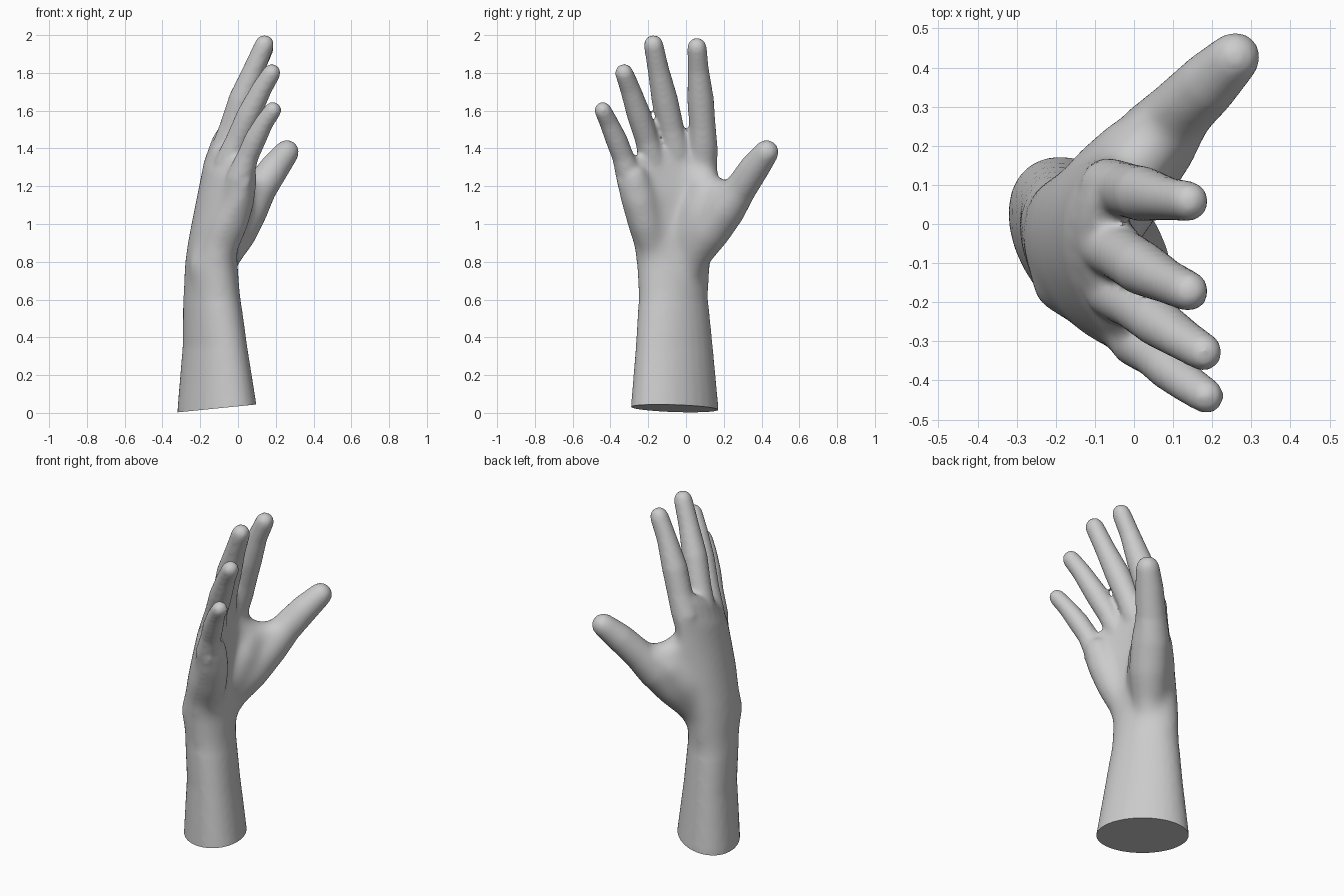
import bpy, bmesh, math
from mathutils import Vector

N = 28
bm = bmesh.new()


def skin(rings):
    """Bridge rings of equal size into a closed tube."""
    vs = [[bm.verts.new(p) for p in r] for r in rings]
    for a, b in zip(vs, vs[1:]):
        for i in range(N):
            j = (i + 1) % N
            bm.faces.new((a[i], a[j], b[j], b[i]))
    bm.faces.new(vs[0][::-1])
    bm.faces.new(vs[-1])


def section(z, cx, cy, rx, ry, tilt, bend, slope):
    """Bent ellipse across the arm or palm."""
    out = []
    for i in range(N):
        a = 2 * math.pi * i / N
        d = ry * math.sin(a)
        out.append(Vector((cx + rx * math.cos(a) + tilt * d + bend * d * d,
                           cy + d, z + slope * d)))
    return out


def digit(points):
    """Round tube through (x, y, z, radius) points with a domed tip."""
    c = [Vector(p[:3]) for p in points]
    r = [p[3] + 0.003 for p in points]
    end, rad = c[-1], r[-1]
    t = (end - c[-2]).normalized()
    for ang in (30, 55, 78):
        s = math.radians(ang)
        c.append(end + t * rad * math.sin(s))
        r.append(rad * math.cos(s))
    rings = []
    for k, p in enumerate(c):
        d = (c[min(k + 1, len(c) - 1)] - c[max(k - 1, 0)]).normalized()
        u = d.cross(Vector((1, 0, 0))).normalized()
        v = d.cross(u)
        rings.append([p + r[k] * (u * math.cos(2 * math.pi * i / N) + v * math.sin(2 * math.pi * i / N))
                      for i in range(N)])
    skin(rings)


# forearm, wrist and arched palm
skin([section(*s) for s in (
    (-0.12, -0.11, -0.06, 0.200, 0.235, -0.34, 0, 0),
    (0.03, -0.11, -0.06, 0.195, 0.232, -0.34, 0, 0),
    (0.35, -0.122, -0.062, 0.160, 0.204, -0.30, 0, 0),
    (0.60, -0.138, -0.067, 0.147, 0.184, -0.22, 0, 0),
    (0.78, -0.142, -0.067, 0.139, 0.196, -0.14, 0, 0),
    (0.88, -0.138, -0.068, 0.130, 0.208, -0.14, 0.2, 0),
    (1.00, -0.122, -0.080, 0.122, 0.235, -0.17, 0.5, 0),
    (1.15, -0.100, -0.090, 0.112, 0.262, -0.20, 0.9, 0.1),
    (1.30, -0.085, -0.098, 0.092, 0.270, -0.22, 1.0, 0.3),
    (1.40, -0.065, -0.100, 0.068, 0.250, -0.22, 1.0, 0.45),
    (1.44, -0.055, -0.100, 0.042, 0.235, -0.22, 1.0, 0.5),
)])

# index finger
digit([(-0.09, 0.085, 1.25, 0.065), (-0.062, 0.09, 1.40, 0.076), (-0.02, 0.087, 1.52, 0.067),
       (0.022, 0.077, 1.66, 0.068), (0.085, 0.065, 1.82, 0.053), (0.14, 0.058, 1.935, 0.049)])
# middle finger
digit([(-0.10, -0.03, 1.25, 0.065), (-0.07, -0.05, 1.38, 0.076), (-0.03, -0.08, 1.51, 0.066),
       (0.02, -0.113, 1.66, 0.067), (0.085, -0.147, 1.82, 0.054), (0.14, -0.172, 1.95, 0.049)])
# ring finger
digit([(-0.08, -0.14, 1.20, 0.065), (-0.05, -0.17, 1.32, 0.072), (0.00, -0.208, 1.45, 0.060),
       (0.058, -0.25, 1.58, 0.061), (0.128, -0.297, 1.72, 0.051), (0.178, -0.328, 1.80, 0.046)])
# little finger
digit([(-0.03, -0.26, 1.12, 0.065), (0.01, -0.295, 1.24, 0.070), (0.052, -0.335, 1.36, 0.055),
       (0.092, -0.370, 1.45, 0.055), (0.14, -0.410, 1.54, 0.047), (0.185, -0.440, 1.602, 0.043)])
# thumb and its fleshy base
digit([(-0.11, 0.0, 0.72, 0.075), (-0.075, 0.04, 0.83, 0.09), (-0.01, 0.12, 0.96, 0.112),
       (0.06, 0.212, 1.09, 0.106), (0.12, 0.288, 1.19, 0.084), (0.195, 0.365, 1.30, 0.076),
       (0.258, 0.426, 1.38, 0.063)])
# back of the hand behind the thumb
digit([(-0.13, 0.03, 0.80, 0.08), (-0.115, 0.07, 0.90, 0.085), (-0.075, 0.125, 1.01, 0.09),
       (-0.015, 0.185, 1.11, 0.082), (0.05, 0.24, 1.17, 0.06)])
# web between thumb and index finger
digit([(-0.08, 0.05, 1.25, 0.085), (-0.01, 0.14, 1.175, 0.08), (0.085, 0.24, 1.15, 0.07)])
# palm pads on the thumb side and little finger side
digit([(-0.09, -0.02, 0.86, 0.08), (-0.05, 0.02, 0.97, 0.09), (-0.015, 0.07, 1.08, 0.09),
       (0.0, 0.10, 1.16, 0.075)])
digit([(-0.11, -0.15, 0.78, 0.07), (-0.085, -0.17, 0.87, 0.08), (-0.04, -0.21, 1.0, 0.092),
       (0.0, -0.25, 1.14, 0.092), (0.018, -0.275, 1.24, 0.08)])
# wrist bone bump
digit([(-0.20, -0.155, 0.66, 0.04), (-0.20, -0.160, 0.78, 0.062), (-0.18, -0.160, 0.88, 0.05)])

mesh = bpy.data.meshes.new("hand")
bmesh.ops.recalc_face_normals(bm, faces=bm.faces)
bm.to_mesh(mesh)
bm.free()
hand = bpy.data.objects.new("hand", mesh)
bpy.context.collection.objects.link(hand)
bpy.context.view_layer.objects.active = hand
hand.select_set(True)

# fuse the parts into one skin
m = hand.modifiers.new("fuse", 'REMESH')
m.mode = 'VOXEL'
m.voxel_size = 0.012
bpy.ops.object.modifier_apply(modifier="fuse")

# soften everything a little, and the palm and wrist a lot
palm = hand.vertex_groups.new(name="palm")
for v in hand.data.vertices:
    x, y, z = v.co
    top = 1.38 + 0.4 * min(y, 0.1)
    w = min((z - 0.55) / 0.1, (top - z) / 0.12, (0.29 - y) / 0.08, 1)
    if w > 0:
        palm.add([v.index], w, 'REPLACE')
for name, count, group in (("soften", 10, ""), ("soften_palm", 70, "palm")):
    s = hand.modifiers.new(name, 'SMOOTH')
    s.factor = 0.5
    s.iterations = count
    s.vertex_group = group
    bpy.ops.object.modifier_apply(modifier=name)

# slanted flat cut at the bottom of the forearm
bm = bmesh.new()
bm.from_mesh(hand.data)
cut = bmesh.ops.bisect_plane(bm, geom=bm.verts[:] + bm.edges[:] + bm.faces[:], dist=1e-5,
                             plane_co=(-0.32, 0, 0.003), plane_no=(-0.1, 0, 1), clear_inner=True)
rim = [e for e in cut["geom_cut"] if isinstance(e, bmesh.types.BMEdge)]
bmesh.ops.edgeloop_fill(bm, edges=rim)
bmesh.ops.recalc_face_normals(bm, faces=bm.faces)
bm.to_mesh(hand.data)
bm.free()
bpy.ops.object.shade_smooth_by_angle(angle=math.radians(40))
